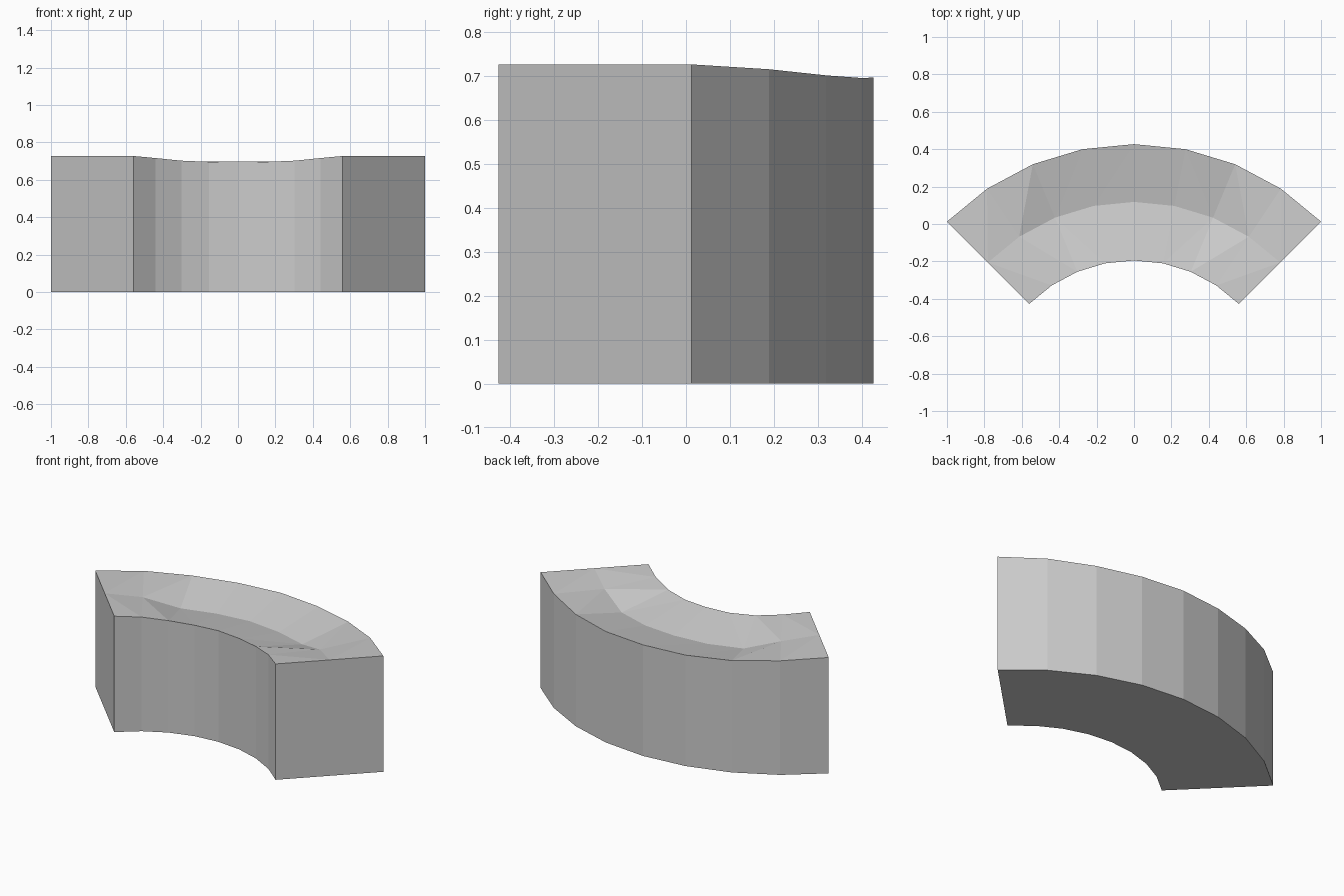
import bpy, bmesh, math

cube = bpy.data.objects.get("Cube")
if cube:
    bpy.data.objects.remove(cube, do_unlink=True)

# Single stone grey material
grey = bpy.data.materials.new("plain_grey")
grey.use_nodes = True
colour = (0.6, 0.6, 0.6, 1.0)
grey.diffuse_color = colour
grey.node_tree.nodes["Principled BSDF"].inputs["Base Color"].default_value = colour

OUTER, MIDDLE, INNER = 1.414, 1.105, 0.792
CENTRE_Y = -0.987
# Heights from the middle of the bend to its end
rim_heights = [0.697, 0.696, 0.702, 0.716, 0.727]
trough_heights = [0.637, 0.635, 0.637, 0.695, 0.727]
STEPS = len(rim_heights) - 1

bm = bmesh.new()


def point(radius, angle, z):
    return bm.verts.new((radius * math.sin(angle),
                         CENTRE_Y + radius * math.cos(angle), z))


# Cross-sections swept round the quarter bend
sections = []
for step in range(-STEPS, STEPS + 1):
    angle = math.radians(45) * step / STEPS
    rim, trough = rim_heights[abs(step)], trough_heights[abs(step)]
    sections.append([point(OUTER, angle, 0), point(OUTER, angle, rim),
                     point(MIDDLE, angle, trough), point(INNER, angle, rim),
                     point(INNER, angle, 0)])


def top_strip(rim_a, rim_b, mid_b, mid_a):
    # Fold each strip from the inward rim to the outward trough point
    bm.faces.new((rim_a, rim_b, mid_b))
    bm.faces.new((rim_a, mid_b, mid_a))


for i in range(2 * STEPS):
    a, b = sections[i], sections[i + 1]
    if i < STEPS:
        a, b = b, a
    bm.faces.new((a[0], b[0], b[1], a[1]))
    top_strip(a[1], b[1], b[2], a[2])
    top_strip(a[3], b[3], b[2], a[2])
    bm.faces.new((a[3], b[3], b[4], a[4]))
    bm.faces.new((a[4], b[4], b[0], a[0]))

# Flat ends
for section in (sections[0], sections[-1]):
    bm.faces.new(section)

bmesh.ops.recalc_face_normals(bm, faces=bm.faces)
mesh = bpy.data.meshes.new("curved_channel_block")
bm.to_mesh(mesh)
bm.free()
mesh.materials.append(grey)
block = bpy.data.objects.new("curved_channel_block", mesh)
bpy.context.collection.objects.link(block)
